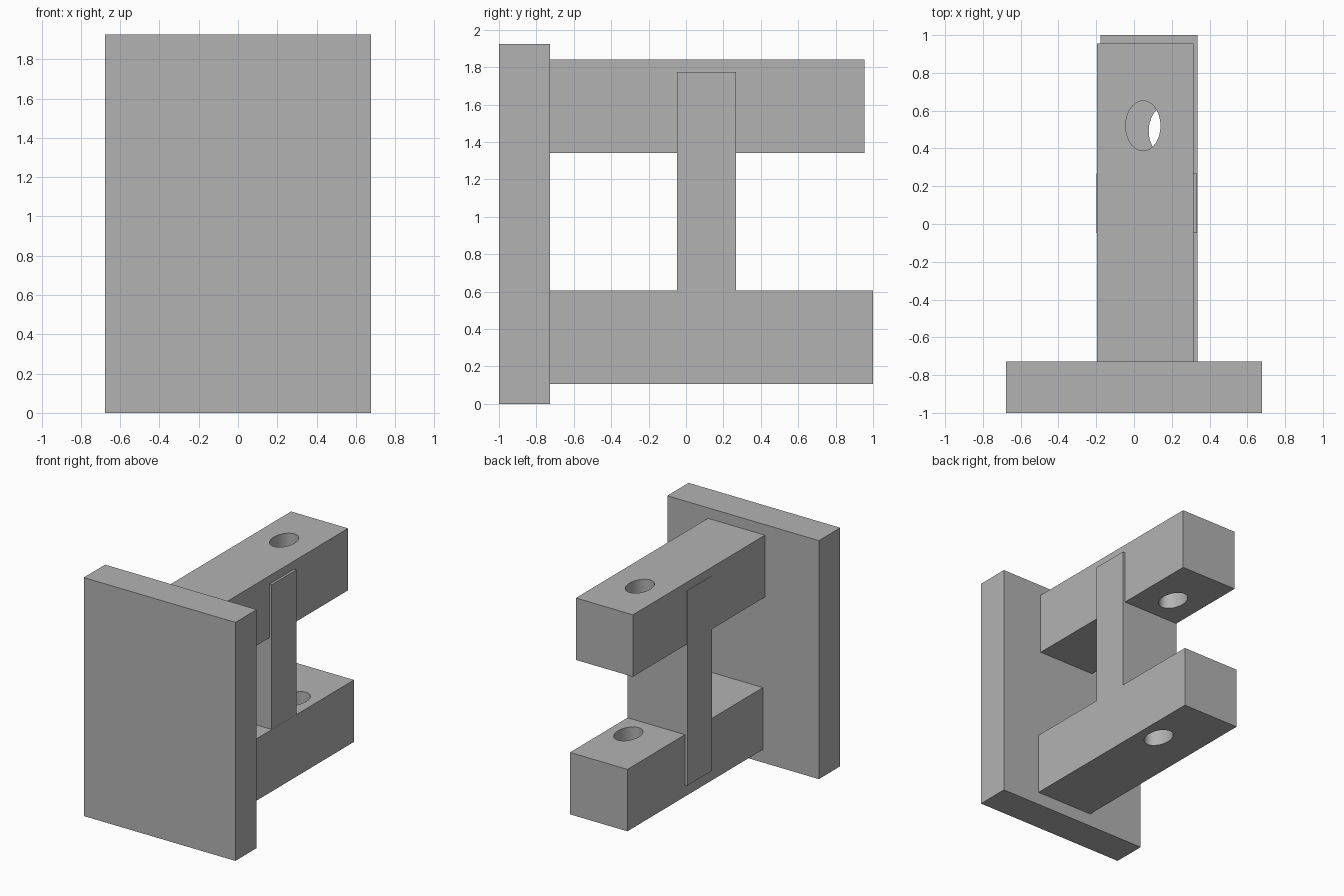
import bpy
from math import radians

default = bpy.data.objects.get("Cube")
if default:
    bpy.data.objects.remove(default, do_unlink=True)

# Single grey finish
grey = bpy.data.materials.new("mid grey")
grey.use_nodes = True
colour = (0.45, 0.45, 0.45, 1)
grey.diffuse_color = colour
grey.node_tree.nodes["Principled BSDF"].inputs["Base Color"].default_value = colour


def box(name, x, y, z):
    """Box between the given (low, high) limits on each axis."""
    spans = (x, y, z)
    bpy.ops.mesh.primitive_cube_add(size=1, location=[sum(s) / 2 for s in spans])
    ob = bpy.context.object
    ob.name = ob.data.name = name
    ob.scale = [high - low for low, high in spans]
    bpy.ops.object.transform_apply(location=False, rotation=False, scale=True)
    ob.data.materials.append(grey)
    return ob


def drill(ob, x, y):
    """Vertical oval hole right through an arm."""
    bpy.ops.mesh.primitive_cylinder_add(vertices=48, radius=1, depth=1,
                                        location=(x, y, ob.location.z))
    cutter = bpy.context.object
    cutter.name = ob.name + "_hole_cutter"
    cutter.scale = (0.092, 0.132, 1)
    cutter.hide_render = True
    cutter.data.materials.append(grey)
    mod = ob.modifiers.new("hole", 'BOOLEAN')
    mod.operation = 'DIFFERENCE'
    mod.solver = 'EXACT'
    mod.object = cutter
    bpy.ops.object.select_all(action='DESELECT')
    bpy.context.view_layer.objects.active = ob
    ob.select_set(True)
    bpy.ops.object.modifier_apply(modifier=mod.name)
    bpy.data.objects.remove(cutter, do_unlink=True)
    bpy.ops.object.shade_smooth_by_angle(angle=radians(30))


# Front plate
box("front_plate", (-0.677, 0.677), (-1, -0.728), (0, 1.925))

# Two arms reaching back from the plate, each with a hole
upper = box("upper_arm", (-0.195, 0.314), (-0.74, 0.955), (1.34, 1.84))
drill(upper, 0.048, 0.52)
lower = box("lower_arm", (-0.177, 0.335), (-0.74, 1), (0.105, 0.605))
drill(lower, 0.17, 0.493)

# Upright post joining the arms
box("post", (-0.199, 0.334), (-0.047, 0.267), (0.2, 1.773))
